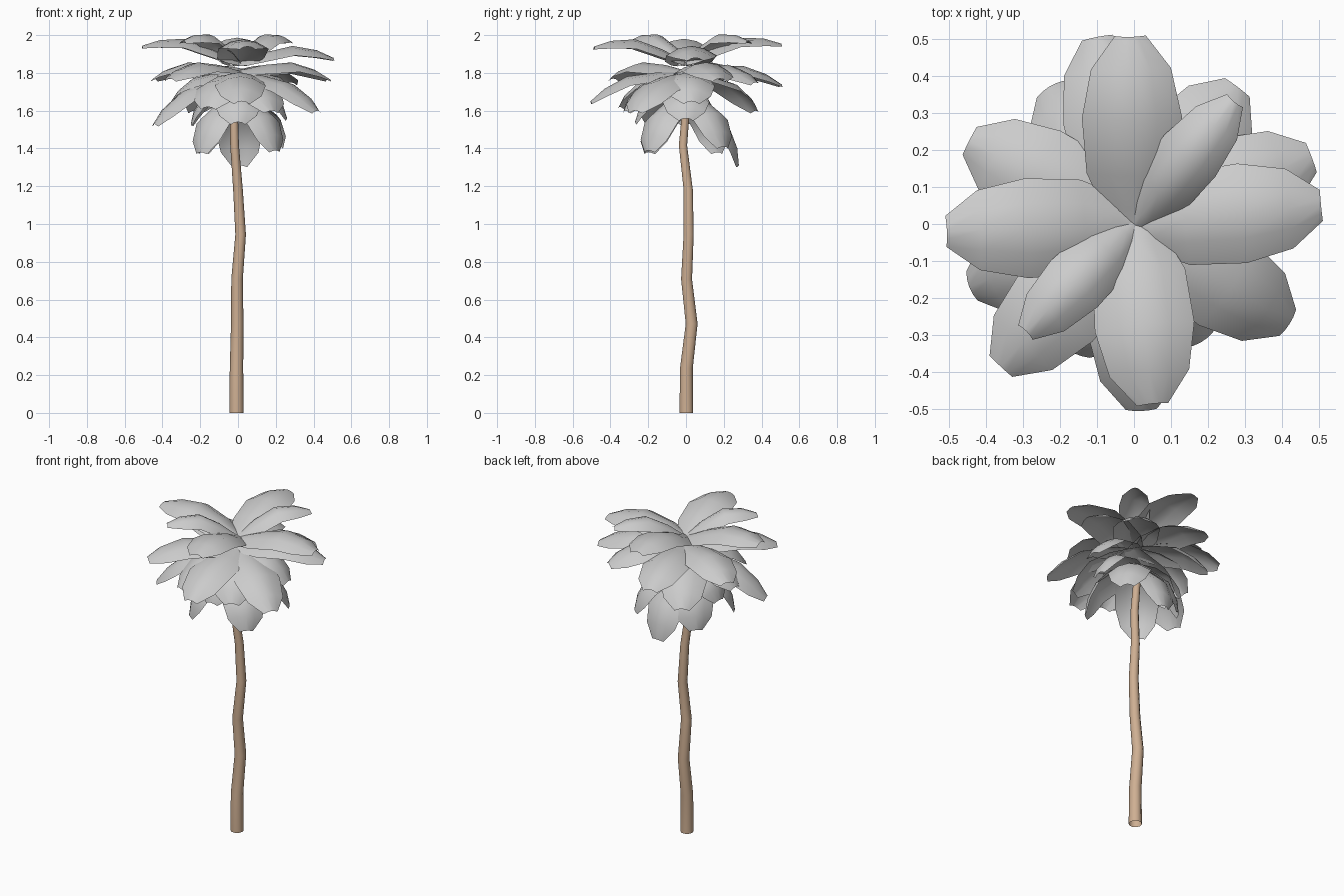
import bpy, bmesh, math
from mathutils import Vector

cube = bpy.data.objects.get("Cube")
if cube:
    bpy.data.objects.remove(cube, do_unlink=True)


def material(name, rgb):
    m = bpy.data.materials.new(name)
    m.use_nodes = True
    m.diffuse_color = (*rgb, 1)
    m.node_tree.nodes["Principled BSDF"].inputs["Base Color"].default_value = (*rgb, 1)
    return m


leaf_grey = material("leaf_grey", (0.6, 0.6, 0.6))
bark_tan = material("bark_tan", (0.62, 0.43, 0.29))


def finish(bm, name, mat):
    mesh = bpy.data.meshes.new(name)
    bm.to_mesh(mesh)
    bm.free()
    obj = bpy.data.objects.new(name, mesh)
    bpy.context.collection.objects.link(obj)
    mesh.materials.append(mat)
    bpy.ops.object.select_all(action='DESELECT')
    obj.select_set(True)
    bpy.context.view_layer.objects.active = obj
    bpy.ops.object.shade_smooth_by_angle(angle=math.radians(50))


def bridge(bm, rows, closed=False):
    for a, b in zip(rows, rows[1:]):
        n = len(a)
        for i in range(n if closed else n - 1):
            j = (i + 1) % n
            bm.faces.new((a[i], a[j], b[j], b[i]))


# Trunk: open tube of rings along a crooked path
def build_trunk():
    centres = [(-.008, .002), (-.008, .002), (-.004, .03), (-.005, .003), (.014, .014),
               (0, .012), (-.018, -.016), (-.023, .004)]
    sides, step = 10, 0.236
    bm = bmesh.new()
    rings = []
    for k, (x, y) in enumerate(centres):
        r = 0.038 - 0.0025 * k
        rings.append([bm.verts.new((x + r * math.cos(a), y + r * math.sin(a), k * step))
                      for a in (math.tau * i / sides for i in range(sides))])
    bridge(bm, rings, closed=True)
    finish(bm, "trunk", bark_tan)


# Leaf outline: (position along the length, half width)
OUTLINE = [(0, .04), (.13, .083), (.31, .125), (.6, .135), (.84, .108), (1, .042)]


def build_leaf(name, tip, root_z, bow, width, cup=0.05):
    """Cupped blade from the crown axis, rising and then drooping to its tip."""
    tip = Vector(tip)
    root = Vector((tip.x * -.05, tip.y * -.05, root_z))
    along = tip - root
    axis = along.normalized()
    side = Vector((0, 0, 1)).cross(axis).normalized()
    up = axis.cross(side)
    bm = bmesh.new()
    rows = []
    for t, w in OUTLINE:
        mid = root + along * t + up * bow * math.sin(math.pi * t ** 1.3)
        rows.append([bm.verts.new(mid + side * w * width * u - up * cup * (w / .132) * u * u)
                     for u in (-1, -.5, 0, .5, 1)])
    bridge(bm, rows)
    if sum(f.normal.dot(up) for f in bm.faces if not f.normal_update()) < 0:
        bmesh.ops.reverse_faces(bm, faces=bm.faces)
    finish(bm, name, leaf_grey)


# Crown tiers: root height, bow, width factor and leaf tips
TIERS = {
    "top_leaf": (1.85, .075, 1, [
        (-.01, .505, 1.955), (.505, .05, 1.88), (.05, -.485, 1.94), (-.505, -.02, 1.945)]),
    "narrow_top_leaf": (1.85, .085, .66, [(.27, .33, 1.97), (-.29, -.29, 1.97)]),
    "middle_leaf": (1.81, .07, 1, [
        (.48, .18, 1.77), (-.445, .225, 1.77), (-.36, -.385, 1.77),
        (.28, .37, 1.75), (.02, -.505, 1.65), (-.445, -.17, 1.53),
        (.42, -.27, 1.6), (-.1, .505, 1.74), (-.23, .37, 1.6),
        (.18, -.32, 1.6), (-.16, -.35, 1.62), (.33, .03, 1.65),
        (-.36, .02, 1.64)]),
    "lower_leaf": (1.71, .08, .92, [
        (.01, .28, 1.31), (.2, -.2, 1.39), (-.19, .17, 1.38),
        (-.2, -.2, 1.38), (.22, .2, 1.41), (.26, 0, 1.56),
        (0, -.27, 1.54), (-.25, .02, 1.53)]),
}

build_trunk()
for name, (root_z, bow, width, tips) in TIERS.items():
    for i, tip in enumerate(tips, 1):
        build_leaf(f"{name}_{i}", tip, root_z, bow, width)
